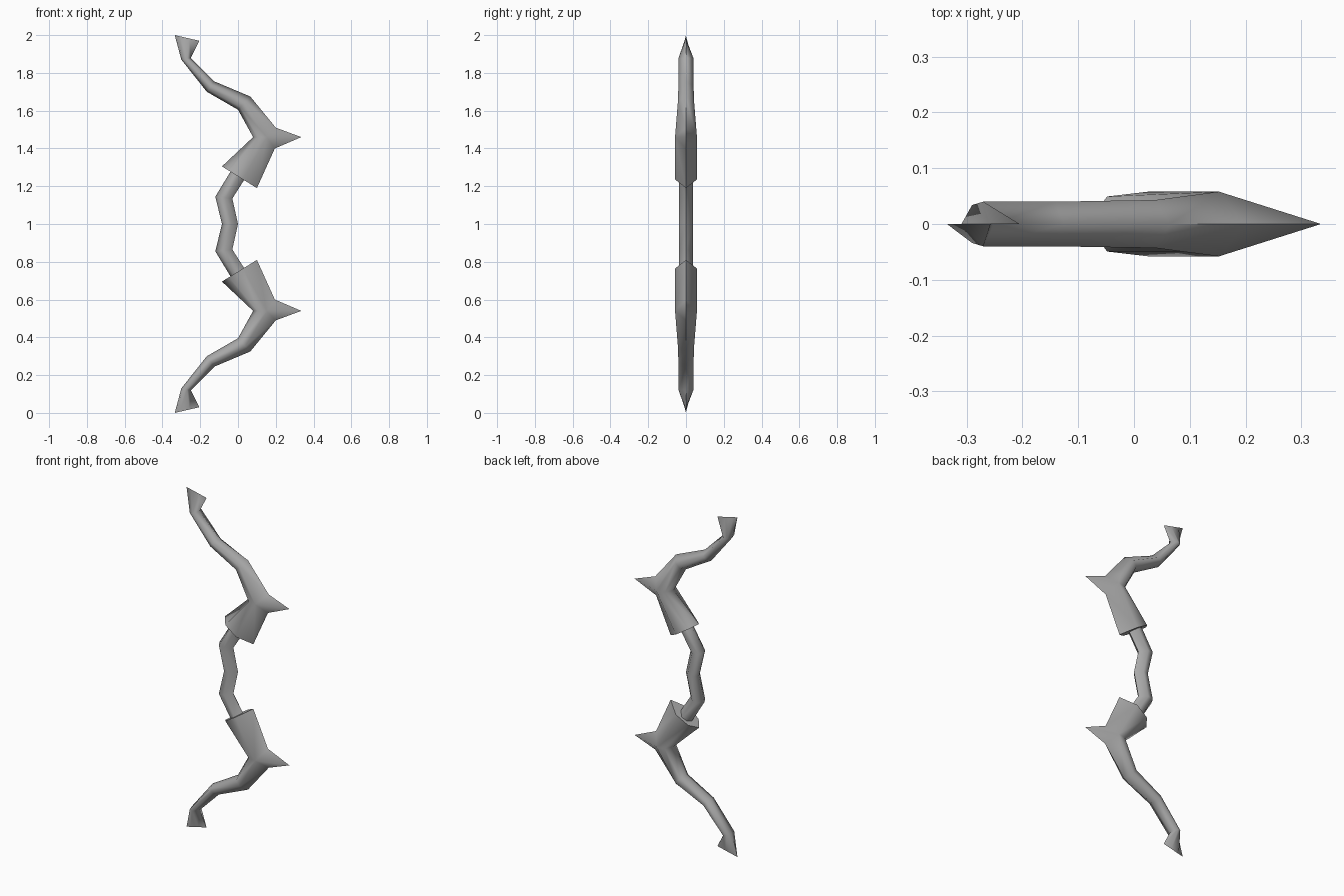
import bpy, bmesh, math
from mathutils import Vector

cube = bpy.data.objects.get("Cube")
if cube:
    bpy.data.objects.remove(cube)

grey = bpy.data.materials.new("plain_grey")
grey.use_nodes = True
COLOUR = (0.4, 0.4, 0.4, 1)
grey.diffuse_color = COLOUR
grey.node_tree.nodes["Principled BSDF"].inputs["Base Color"].default_value = COLOUR

MID = 1.0  # height of the mirror plane


def section(bm, inner, outer, width):
    """Six-sided section running from the inner edge to the outer edge."""
    a = Vector((inner[0], 0, inner[1] - MID))
    b = Vector((outer[0], 0, outer[1] - MID))
    shape = [(0, 0), (0.2, 0.85), (0.6, 1), (1, 0), (0.6, -1), (0.2, -0.85)]
    return [bm.verts.new(a.lerp(b, t) + Vector((0, s * width, 0))) for t, s in shape]


def bridge(bm, low, high):
    for i in range(6):
        j = (i + 1) % 6
        bm.faces.new((low[i], low[j], high[j], high[i]))


def finish(bm, name):
    """Clean the upper half, mirror it below and shade it."""
    bmesh.ops.remove_doubles(bm, verts=bm.verts, dist=0.0005)
    bmesh.ops.dissolve_degenerate(bm, edges=bm.edges, dist=0.0005)
    bmesh.ops.recalc_face_normals(bm, faces=bm.faces)
    mesh = bpy.data.meshes.new(name)
    bm.to_mesh(mesh)
    bm.free()
    mesh.materials.append(grey)
    obj = bpy.data.objects.new(name, mesh)
    obj.location.z = MID
    bpy.context.collection.objects.link(obj)
    mirror = obj.modifiers.new("mirror", 'MIRROR')
    mirror.use_axis = (False, False, True)
    bpy.ops.object.select_all(action='DESELECT')
    obj.select_set(True)
    bpy.context.view_layer.objects.active = obj
    bpy.ops.object.modifier_apply(modifier="mirror")
    bpy.ops.object.shade_smooth_by_angle(angle=math.radians(80))


# Zigzag grip, ending inside the collars
bm = bmesh.new()
grip = [section(bm, *s) for s in (
    ((-0.085, 1.0), (0.0, 1.0), 0.038),
    ((-0.12, 1.145), (-0.03, 1.135), 0.038),
    ((-0.035, 1.285), (0.04, 1.245), 0.038),
    ((0.02, 1.36), (0.09, 1.33), 0.035),
)]
for low, high in zip(grip, grip[1:]):
    bridge(bm, low, high)
bm.faces.new(grip[-1])
finish(bm, "grip")

# Limbs: flared collar, elbow with a spike, then the bent arm and forked tip
bm = bmesh.new()
collar = section(bm, (-0.085, 1.305), (0.10, 1.19), 0.058)
elbow = section(bm, (0.08, 1.46), (0.20, 1.46), 0.058)
elbow[3].co = (0.195, 0, 1.40 - MID)
upper_elbow = list(elbow)
upper_elbow[3] = bm.verts.new((0.20, 0, 1.51 - MID))
bm.faces.new(collar)
bridge(bm, collar, elbow)

spike_tip = bm.verts.new((0.335, 0, 1.46 - MID))
for side in (elbow[2], elbow[4]):
    for corner in (elbow[3], upper_elbow[3]):
        bm.faces.new((side, corner, spike_tip))

arm = [upper_elbow] + [section(bm, *s) for s in (
    ((0.0, 1.605), (0.065, 1.675), 0.043),
    ((-0.165, 1.70), (-0.125, 1.755), 0.04),
    ((-0.30, 1.87), (-0.25, 1.88), 0.04),
    ((-0.335, 2.0), (-0.205, 1.97), 0.0),
)]
for low, high in zip(arm, arm[1:]):
    bridge(bm, low, high)
finish(bm, "limbs")
